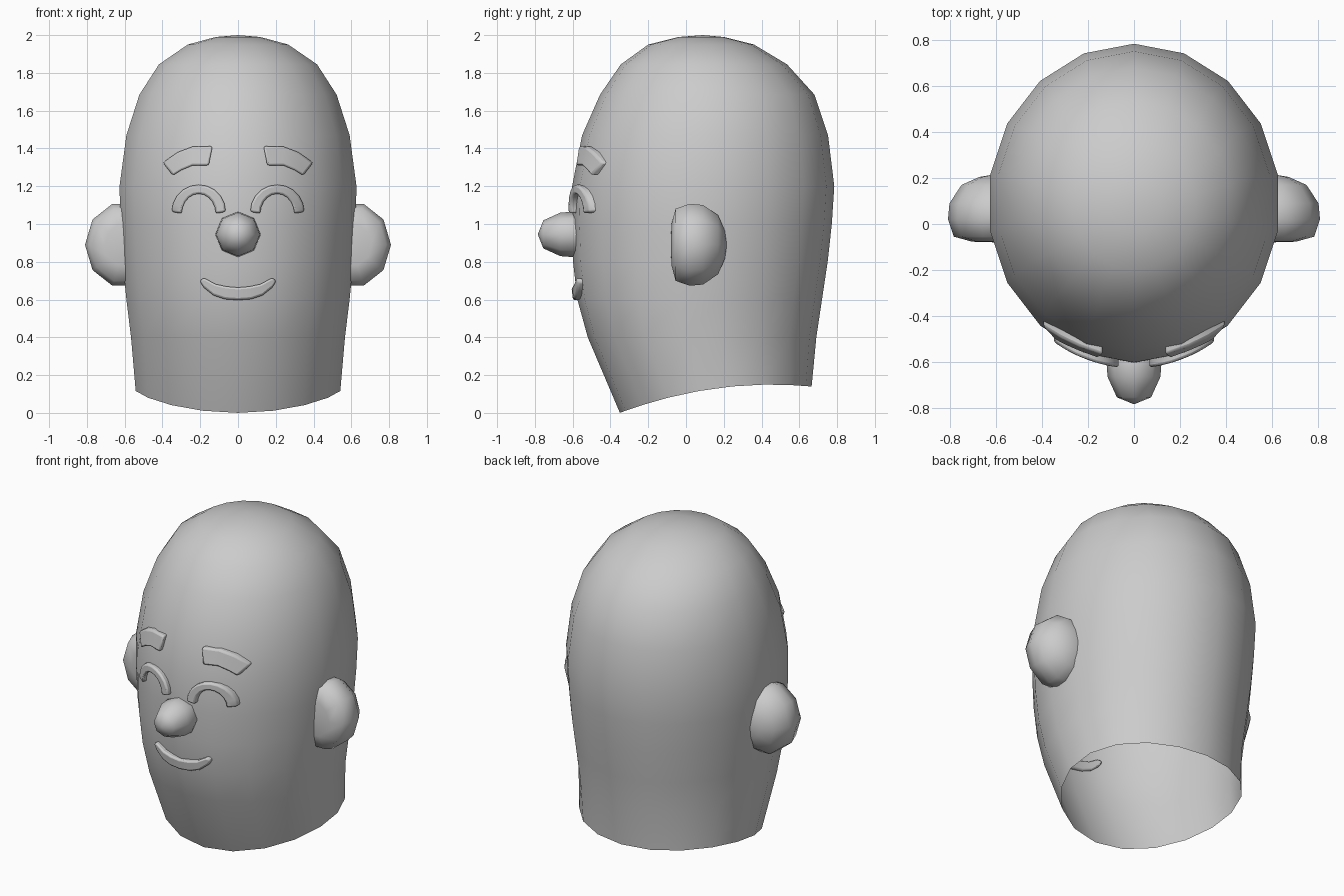
import bpy
import bmesh
from math import sin, cos, pi, sqrt

if "Cube" in bpy.data.objects:
    bpy.data.objects.remove(bpy.data.objects["Cube"], do_unlink=True)

GREY = (0.6, 0.6, 0.6, 1)
clay = bpy.data.materials.new("light_grey_clay")
clay.use_nodes = True
clay.diffuse_color = GREY
clay.node_tree.nodes["Principled BSDF"].inputs["Base Color"].default_value = GREY


def finish(name, bm, angle):
    bmesh.ops.recalc_face_normals(bm, faces=bm.faces)
    mesh = bpy.data.meshes.new(name)
    bm.to_mesh(mesh)
    bm.free()
    mesh.materials.append(clay)
    obj = bpy.data.objects.new(name, mesh)
    bpy.context.collection.objects.link(obj)
    bpy.ops.object.select_all(action="DESELECT")
    obj.select_set(True)
    bpy.context.view_layer.objects.active = obj
    bpy.ops.object.shade_smooth_by_angle(angle=angle)
    return obj


def loft(bm, rings):
    """Bridge closed rings of points; a one-point ring becomes a fan."""
    loops = [[bm.verts.new(p) for p in ring] for ring in rings]
    for a, b in zip(loops, loops[1:]):
        n = max(len(a), len(b))
        for i in range(n):
            j = (i + 1) % n
            if len(a) == 1:
                bm.faces.new((a[0], b[i], b[j]))
            elif len(b) == 1:
                bm.faces.new((a[i], a[j], b[0]))
            else:
                bm.faces.new((a[i], a[j], b[j], b[i]))


# Head: height, front y, back y, half width
HEAD = [(0.1, -0.35, 0.665, 0.55), (0.4, -0.52, 0.69, 0.575),
        (0.6, -0.575, 0.72, 0.6), (0.8, -0.598, 0.75, 0.62),
        (1.0, -0.605, 0.772, 0.632), (1.2, -0.603, 0.785, 0.637),
        (1.47, -0.55, 0.752, 0.6), (1.685, -0.455, 0.68, 0.53),
        (1.845, -0.345, 0.535, 0.425), (1.95, -0.2, 0.36, 0.27),
        (1.99, -0.04, 0.2, 0.12)]
SIDES = 18

rings = []
for k, (z, front, back, half) in enumerate(HEAD):
    mid, depth = (front + back) / 2, (back - front) / 2
    ring = []
    for i in range(SIDES):
        a = 2 * pi * i / SIDES
        y = mid - depth * cos(a)
        # The neck opening is cut on a curve
        h = 0.15 - 0.234 * (y - 0.45) ** 2 if k == 0 else z
        ring.append((half * sin(a), y, h))
    rings.append(ring)
rings.append([(0, 0.09, 2.0)])
bm = bmesh.new()
loft(bm, rings)
finish("head", bm, pi)


def face_y(x, z):
    """Front surface of the head at x, z."""
    for lo, hi in zip(HEAD, HEAD[1:]):
        if lo[0] <= z <= hi[0]:
            t = (z - lo[0]) / (hi[0] - lo[0])
            _, front, back, half = [p + t * (q - p) for p, q in zip(lo, hi)]
            return (front + back) / 2 - (back - front) / 2 * sqrt(1 - (x / half) ** 2)


def turned(name, profile, centre, radii, sides):
    """Rounded form turned about a front-to-back axis."""
    bm = bmesh.new()
    forms = []
    for y, r in profile:
        if r == 0:
            forms.append([(centre[0], y, centre[1])])
        else:
            forms.append([(centre[0] + r * radii[0] * cos(2 * pi * i / sides), y,
                           centre[1] + r * radii[1] * sin(2 * pi * i / sides))
                          for i in range(sides)])
    loft(bm, forms)
    finish(name, bm, pi)


# Nose and ears
turned("nose", [(-0.785, 0), (-0.755, 0.62), (-0.665, 0.96), (-0.6, 1), (-0.5, 0.8), (-0.48, 0)],
       (0, 0.945), (0.12, 0.12), 8)
EAR = [(-0.08, 0), (-0.077, 0.5), (-0.055, 0.88), (0.02, 1), (0.09, 0.97),
       (0.17, 0.72), (0.205, 0.35), (0.217, 0)]
for side, label in ((1, "left"), (-1, "right")):
    turned(label + "_ear", EAR, (side * 0.6, 0.89), (side * 0.21, 0.228), 10)


def band(name, upper, lower, side=1):
    """Raised strip between two edge lines, laid on the face."""
    bm = bmesh.new()
    sections = []
    for (ux, uz), (lx, lz) in zip(upper, lower):
        sections.append([bm.verts.new((side * x, face_y(x, z) + d, z))
                         for x, z, d in ((ux, uz, 0.025), (ux, uz, -0.024),
                                         (lx, lz, -0.024), (lx, lz, 0.025))])
    for a, b in zip(sections, sections[1:]):
        for i in range(4):
            j = (i + 1) % 4
            bm.faces.new((a[i], a[j], b[j], b[i]))
    bm.faces.new(sections[0])
    bm.faces.new(sections[-1])
    obj = finish(name, bm, pi / 3)
    bevel = obj.modifiers.new("soft_edges", "BEVEL")
    bevel.width = 0.011
    bevel.segments = 2
    bevel.limit_method = "ANGLE"
    bevel.angle_limit = 0.9


# Closed eyes and brows
STEPS = 10
arc = [pi * i / STEPS for i in range(STEPS + 1)]
eye_top = [(0.208 + 0.143 * cos(a), 1.065 + 0.143 * sin(a)) for a in arc]
eye_low = [(0.208 + 0.09 * cos(a), 1.055 + 0.105 * sin(a)) for a in arc]
brow_top = [(0.135, 1.412), (0.24, 1.41), (0.32, 1.38), (0.398, 1.325)]
brow_low = [(0.155, 1.31), (0.24, 1.31), (0.3, 1.285), (0.345, 1.257)]
for side, label in ((1, "left"), (-1, "right")):
    band(label + "_eye", eye_top, eye_low, side)
    band(label + "_brow", brow_top, brow_low, side)

# Smile
right_top = [(0.06, 0.669), (0.12, 0.682), (0.175, 0.712), (0.19, 0.713)]
right_low = [(0.07, 0.602), (0.13, 0.622), (0.18, 0.662), (0.202, 0.695)]


def mirrored(half, middle):
    return [(-x, z) for x, z in reversed(half)] + [(0, middle)] + half


band("mouth", mirrored(right_top, 0.664), mirrored(right_low, 0.597))
